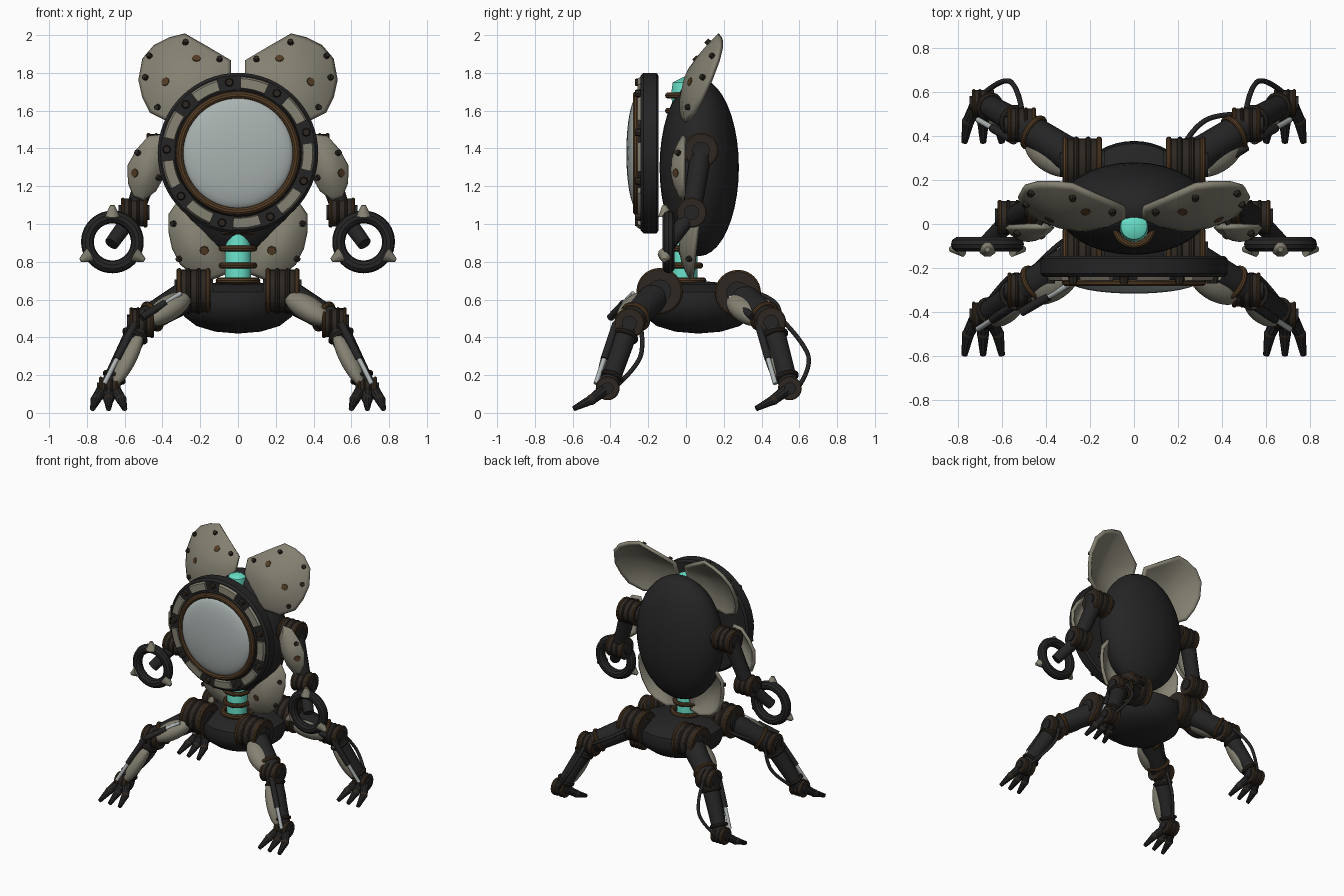
import bpy, bmesh, math
from mathutils import Vector, Matrix
from mathutils.bvhtree import BVHTree

if "Cube" in bpy.data.objects:
    bpy.data.objects.remove(bpy.data.objects["Cube"])


def material(name, *rgb):
    m = bpy.data.materials.new(name)
    m.use_nodes = True
    m.diffuse_color = (*rgb, 1)
    m.node_tree.nodes["Principled BSDF"].inputs["Base Color"].default_value = (*rgb, 1)
    return m


DARK = material("dark metal", .018, .018, .018)
JOINT = material("joint metal", .026, .02, .015)
RUST = material("rust", .085, .045, .018)
ARMOUR = material("worn armour", .235, .222, .17)
GLASS = material("pale glass", .4, .45, .44)
STEEL = material("bright steel", .42, .45, .45)
CYAN = material("cyan core", .14, .75, .58)
made = []


def finish(name, bm, mat):
    bmesh.ops.remove_doubles(bm, verts=bm.verts, dist=.0001)
    bmesh.ops.recalc_face_normals(bm, faces=bm.faces)
    mesh = bpy.data.meshes.new(name)
    bm.to_mesh(mesh)
    bm.free()
    mesh.materials.append(mat)
    ob = bpy.data.objects.new(name, mesh)
    bpy.context.collection.objects.link(ob)
    made.append(ob)
    return ob


def lathe(name, profile, origin, axis, mat, closed=False, segs=32):
    """Revolve (radius, height) points about an axis."""
    turn = Vector(axis).to_track_quat('Z', 'Y')
    bm = bmesh.new()
    rings = [[bm.verts.new(Vector(origin) + turn @ Vector((r * math.cos(a), r * math.sin(a), h)))
              for a in (math.tau * i / segs for i in range(segs))] for r, h in profile]
    pairs = list(zip(rings, rings[1:])) + ([(rings[-1], rings[0])] if closed else [])
    for a, b in pairs:
        for i in range(segs):
            j = (i + 1) % segs
            bm.faces.new((a[i], a[j], b[j], b[i]))
    return finish(name, bm, mat)


def rod(name, p, q, r1, r2, mat, segs=16):
    d = Vector(q) - Vector(p)
    h = d.length
    return lathe(name, [(0, 0), (r1, 0), (r2, h), (0, h)], p, d, mat, segs=segs)


def ring(name, centre, axis, major, minor, mat, segs=32):
    loop = [(major + minor * math.cos(a), minor * math.sin(a))
            for a in (math.tau * i / 10 for i in range(10))]
    return lathe(name, loop, centre, axis, mat, True, segs)


def ellipsoid(name, centre, radii, mat, axis=(0, 0, 1)):
    bm = bmesh.new()
    turn = Vector(axis).to_track_quat('Z', 'Y').to_matrix().to_4x4()
    bmesh.ops.create_uvsphere(bm, u_segments=32, v_segments=20, radius=1,
                              matrix=Matrix.Translation(centre) @ turn @ Matrix.Diagonal((*radii, 1)))
    return finish(name, bm, mat)


def drum(name, x, y, z, r, half, cap=True):
    """Joint drum lying along x, with rusty bands."""
    rod(name, (x - half, y, z), (x + half, y, z), r * .93, r * .93, JOINT, 28)
    for t in (-.85, -.3, .3, .85):
        ring(name + "_band", (x + t * half, y, z), (1, 0, 0), r * .89, r * .11, RUST if abs(t) > .5 else JOINT)
    if cap:
        rod(name + "_cap", (x - half - .012, y, z), (x + half + .012, y, z), r * .5, r * .5, DARK)


def cable(name, pts):
    cu = bpy.data.curves.new(name, 'CURVE')
    cu.dimensions, cu.bevel_depth, cu.bevel_resolution = '3D', .012, 2
    sp = cu.splines.new('NURBS')
    sp.points.add(len(pts) - 1)
    for point, co in zip(sp.points, pts):
        point.co = (*co, 1)
    sp.use_endpoint_u, sp.order_u = True, 3
    cu.materials.append(DARK)
    bpy.context.collection.objects.link(bpy.data.objects.new(name, cu))


def shell(name, outline, side, place, bulge, bolts=(), spots=()):
    """Domed petal plate: outline in (x, z), place gives the rim depth y."""
    bm = bmesh.new()
    cx, cz = (sum(p[i] for p in outline) / len(outline) for i in (0, 1))
    rows = []
    for s in (0, .3, .55, .78, .92, 1):
        row = []
        for x, z in outline:
            px, pz = cx + (x - cx) * s, cz + (z - cz) * s
            row.append(bm.verts.new((side * px, place(px, pz) - bulge * (1 - s * s), pz)))
        rows.append(row)
    n = len(outline)
    for a, b in zip(rows, rows[1:]):
        for i in range(n):
            bm.faces.new((a[i], a[(i + 1) % n], b[(i + 1) % n], b[i]))
    ob = finish(name, bm, ARMOUR)
    tree = BVHTree.FromPolygons([v.co for v in ob.data.vertices], [p.vertices[:] for p in ob.data.polygons])
    mod = ob.modifiers.new("thickness", 'SOLIDIFY')
    mod.thickness, mod.offset = .024, 0
    for kind, points, r, h in (("bolt", bolts, .018, .03), ("rust_spot", spots, .028, .015)):
        for x, z in points:
            hit, normal, _, _ = tree.ray_cast(Vector((side * x, -2, z)), Vector((0, 1, 0)))
            if hit:
                normal = normal if normal.y < 0 else -normal
                rod(name + "_" + kind, hit, hit + normal * h, r, r * .8, JOINT if kind == "bolt" else RUST, 8)


# Torso, pelvis and glowing spine
ellipsoid("torso", (0, .07, 1.3), (.345, .21, .47), DARK)
lathe("pelvis", [(0, .42), (.12, .43), (.22, .46), (.285, .51), (.312, .58), (.3, .64), (.22, .68), (0, .7)],
      (0, .065, 0), (0, 0, 1), DARK, segs=48)
lathe("spine", [(0, .66), (.07, .68), (.07, .87), (.055, .95), (.055, 1.6), (.07, 1.68), (.06, 1.75), (0, 1.78)],
      (0, -.01, 0), (0, 0, 1), CYAN)
ring("spine_seat", (0, -.01, .7), (0, 0, 1), .1, .018, RUST)
for z in (.78, .87, .96, 1.6, 1.68):
    ring("spine_collar", (0, -.01, z), (0, 0, 1), .085, .016, RUST)

# Porthole: heavy rim, armour segments, bolts, inner ring and glass
PZ = 1.375
lathe("porthole_rim", [(0, 0), (.41, 0), (.425, .012), (.425, .08), (.41, .095), (.335, .095), (.33, .11), (0, .11)],
      (0, -.145, PZ), (0, -1, 0), DARK, segs=64)
ring("porthole_inner_ring", (0, -.262, PZ), (0, 1, 0), .308, .02, RUST, 64)
ellipsoid("porthole_glass", (0, -.258, PZ), (.295, .058, .295), GLASS)
for k in range(9):
    mid = math.radians(97 + 40 * k)
    co = Vector((.378 * math.cos(mid), -.235, PZ + .378 * math.sin(mid)))
    rod("porthole_bolt", co, co + Vector((0, -.034, 0)), .024, .018, JOINT, 8)
    bm = bmesh.new()
    grid = []
    for i in range(7):
        a = mid + math.radians(9 + 22 * i / 6)
        grid.append([bm.verts.new((r * math.cos(a), y, PZ + r * math.sin(a)))
                     for r, y in ((.34, -.238), (.345, -.258), (.395, -.256), (.405, -.238))])
    for a, b in zip(grid, grid[1:]):
        for j in range(4):
            bm.faces.new((a[j], a[(j + 1) % 4], b[(j + 1) % 4], b[j]))
    bm.faces.new(grid[0])
    bm.faces.new(grid[-1])
    finish("porthole_segment", bm, ARMOUR)

EAR = [(.04, 1.86), (.16, 1.93), (.28, 2.0), (.36, 1.98), (.44, 1.94), (.5, 1.87), (.52, 1.76),
       (.5, 1.67), (.46, 1.59), (.36, 1.54), (.2, 1.56), (.08, 1.68), (.04, 1.77)]
SKIRT = [(.06, .74), (.14, .71), (.24, .74), (.3, .79), (.34, .87), (.36, .96), (.36, 1.05),
         (.3, 1.14), (.18, 1.14), (.09, 1.03), (.06, .9)]
GUARD = [(.4, 1.47), (.47, 1.46), (.53, 1.39), (.575, 1.31), (.575, 1.22), (.55, 1.15), (.5, 1.13),
         (.44, 1.18), (.39, 1.27), (.37, 1.37)]

for s in (-1, 1):
    side = "left_" if s > 0 else "right_"

    # Domed plates on the torso
    shell(side + "upper_plate", EAR, s, lambda x, z: .41 * (z - 1.55) + .2 * (x - .3), .08,
          [(.1, 1.86), (.28, 1.95), (.46, 1.88), (.48, 1.77), (.42, 1.62)], [(.38, 1.75), (.22, 1.87)])
    shell(side + "lower_plate", SKIRT, s, lambda x, z: .03 + .12 * (z - .7), .08,
          [(.3, .82), (.33, 1.0)], [(.18, .86)])

    # Arm
    shoulder, elbow, wrist = (s * .41, .08, 1.39), (s * .55, .03, 1.06), (s * .67, -.09, .895)
    rod(side + "shoulder_axle", (s * .2, .08, 1.39), shoulder, .07, .07, DARK)
    drum(side + "shoulder", *shoulder, .092, .075)
    rod(side + "upper_arm", (s * .44, .08, 1.38), elbow, .058, .05, DARK)
    drum(side + "elbow", *elbow, .08, .07)
    rod(side + "forearm", elbow, wrist, .045, .038, DARK)
    shell(side + "arm_guard", GUARD, s, lambda x, z: -.01 + .02 * (z - 1.3), .06,
          [(.43, 1.25), (.52, 1.37)], [(.54, 1.27)])

    # Ring hand with three claws
    hand = Vector((s * .665, -.092, .905))
    ring(side + "hand_ring", hand, (0, 1, 0), .132, .034, DARK, 40)
    for deg in (90, 210, 330):
        out = Vector((math.cos(math.radians(deg)), -.12, math.sin(math.radians(deg))))
        rod(side + "hand_claw", hand + out * .135, hand + out * .195, .042, .012, ARMOUR, 10)

    # Front and rear legs
    for end, hip, knee, ankle in (("front_", (.235, -.14, .645), (.51, -.3, .475), (.685, -.415, .13)),
                                  ("rear_", (.235, .275, .635), (.51, .45, .48), (.685, .55, .13))):
        n = side + end
        hip, knee, ankle = (Vector((s * p[0], p[1], p[2])) for p in (hip, knee, ankle))
        back = Vector((0, 1 if end == "rear_" else .8, 0))
        thigh, shin = knee - hip, ankle - knee
        drum(n + "hip", *hip, .122, .09)
        rod(n + "thigh", hip, knee, .082, .07, DARK)
        drum(n + "knee", *knee, .08, .065)
        rod(n + "shin", knee, ankle, .062, .05, DARK)
        drum(n + "ankle", *ankle, .063, .05)
        for t, limb, start, r in ((.8, thigh, hip, .074), (.2, shin, knee, .06), (.83, shin, knee, .053)):
            ring(n + "limb_band", start + limb * t, limb, r, .013, RUST if r > .07 else JOINT)

        # Armour on the forward faces of the leg
        ellipsoid(n + "thigh_armour", hip + thigh * .5 + Vector((0, -.05, -.01)), (.08, .065, .15), ARMOUR, thigh)
        ellipsoid(n + "shin_armour", knee + shin * .55 + Vector((-s * .02, -.035, 0)), (.055, .045, .165), ARMOUR, shin)

        # Piston ahead of the shin, cable behind it
        off = Vector((s * .035, -.07, 0))
        rod(n + "piston_sleeve", knee + off, knee + shin * .55 + off, .02, .02, DARK, 12)
        rod(n + "piston_rod", knee + shin * .5 + off, knee + shin * .93 + off, .013, .013, STEEL, 12)
        cable(n + "shin_cable", [knee + back * .07, knee + shin * .25 + back * .13 - Vector((s * .03, 0, 0)),
                                 knee + shin * .65 + back * .16 - Vector((s * .04, 0, 0)), ankle + back * .04])
        if (s > 0) == (end == "rear_"):
            lift = Vector((0, -.1, .03))
            rod(n + "thigh_piston_rod", hip + thigh * .25 + lift, hip + thigh * .6 + lift, .013, .013, STEEL, 12)
            rod(n + "thigh_piston_sleeve", hip + thigh * .55 + lift, knee + lift, .02, .02, DARK, 12)
            cable(n + "thigh_cable", [hip + Vector((0, .1, 0)), hip + thigh * .2 + back * .15,
                                      hip + thigh * .6 + back * .12, knee + back * .05])

        # Three toes
        for dx in (-.085, 0, .085):
            knuckle = ankle + Vector((dx * .8, -.085, -.06))
            tip = ankle + Vector((dx, -.18, -.108))
            rod(n + "toe_base", ankle + Vector((dx * .4, -.02, -.01)), knuckle, .032, .026, DARK, 10)
            ellipsoid(n + "toe_knuckle", knuckle, (.028, .028, .028), JOINT)
            rod(n + "toe_tip", knuckle, tip, .027, .014, DARK, 10)

# Smooth shading with kept edges
bpy.ops.object.select_all(action='DESELECT')
for ob in made:
    ob.select_set(True)
bpy.context.view_layer.objects.active = made[0]
bpy.ops.object.shade_smooth_by_angle(angle=math.radians(35))
